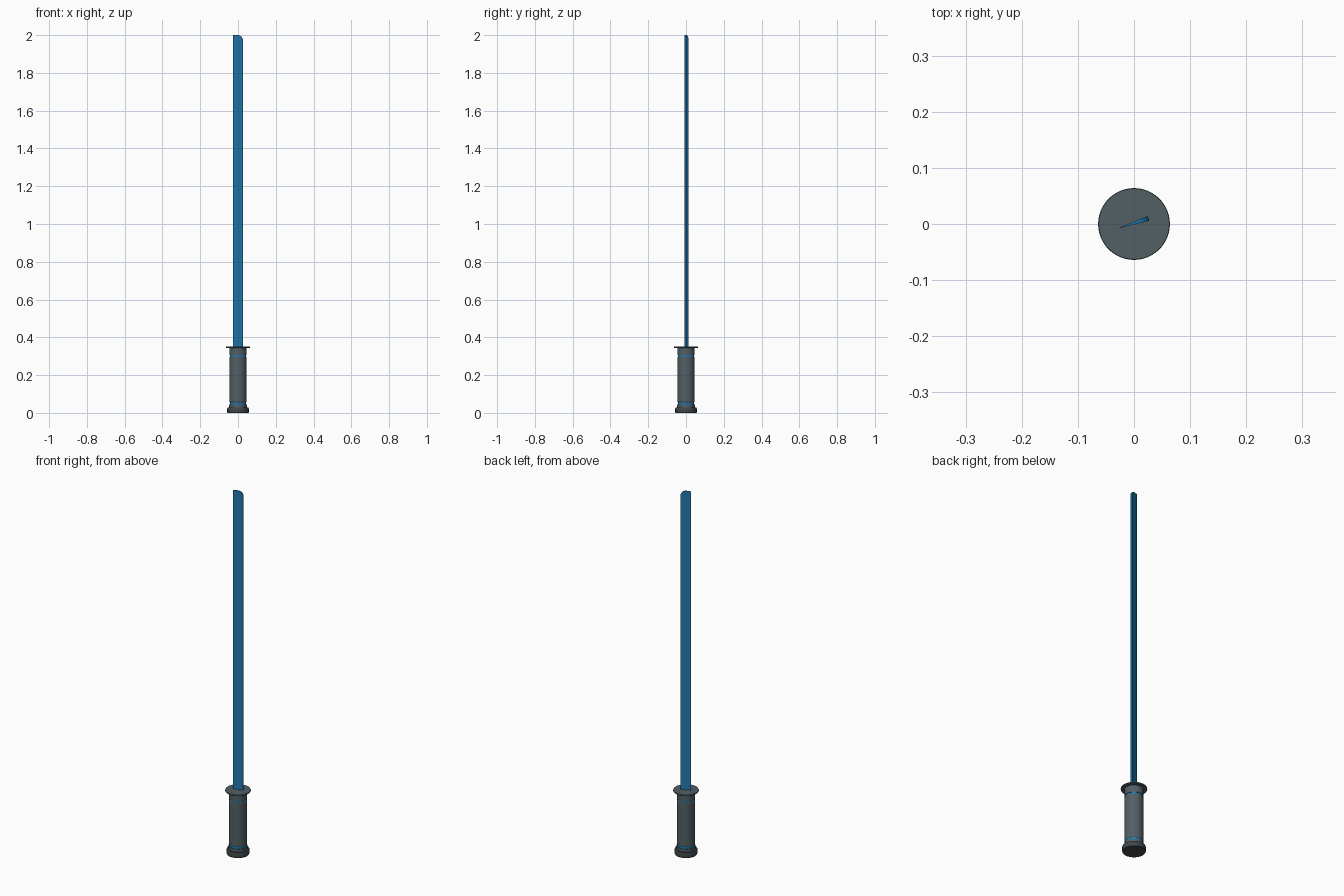
import bpy, bmesh, math
from mathutils import Matrix

if "Cube" in bpy.data.objects:
    bpy.data.objects.remove(bpy.data.objects["Cube"])


def material(name, rgb):
    m = bpy.data.materials.new(name)
    m.diffuse_color = (*rgb, 1)
    m.use_nodes = True
    m.node_tree.nodes["Principled BSDF"].inputs["Base Color"].default_value = m.diffuse_color
    return m


steel = material("slate_grey", (0.085, 0.115, 0.13))
dark = material("dark_grey", (0.05, 0.06, 0.068))
blue = material("blue", (0.015, 0.19, 0.42))


def finish(bm, name, mat):
    bmesh.ops.recalc_face_normals(bm, faces=bm.faces)
    me = bpy.data.meshes.new(name)
    bm.to_mesh(me)
    bm.free()
    ob = bpy.data.objects.new(name, me)
    bpy.context.collection.objects.link(ob)
    me.materials.append(mat)
    bpy.ops.object.select_all(action='DESELECT')
    ob.select_set(True)
    bpy.context.view_layer.objects.active = ob
    bpy.ops.object.shade_smooth_by_angle(angle=math.radians(30))
    return ob


def turned(name, profile, mat, sides=48):
    """Closed solid of revolution from (radius, z) points, bottom to top."""
    bm = bmesh.new()
    rings = [[bm.verts.new((r * math.cos(2 * math.pi * i / sides),
                            r * math.sin(2 * math.pi * i / sides), z))
              for i in range(sides)] for r, z in profile]
    for a, b in zip(rings, rings[1:]):
        for i in range(sides):
            j = (i + 1) % sides
            bm.faces.new((a[i], a[j], b[j], b[i]))
    bm.faces.new(rings[0])
    bm.faces.new(rings[-1])
    return finish(bm, name, mat)


# Handle, stacked from the bottom up
turned("pommel", [(0.056, 0), (0.057, 0.003), (0.057, 0.024), (0.055, 0.028)], dark)
turned("lower_collar", [(0.047, 0.028), (0.047, 0.044)], steel)
turned("grip", [(0.044, 0.056), (0.046, 0.059), (0.046, 0.296), (0.044, 0.299)], steel)
turned("upper_collar", [(0.046, 0.306), (0.046, 0.345)], steel)
turned("guard", [(0.062, 0.344), (0.064, 0.346), (0.064, 0.35), (0.063, 0.352)], steel)
for label, z0, z1 in (("lower", 0.044, 0.056), ("upper", 0.299, 0.306)):
    turned(label + "_ring", [(0.0435, z0), (0.0435, z1)], blue)

# Blade: wedge section, thin cutting edge at -u, thick spine at +u, rounded tip
HALF, T_EDGE, T_SPINE, TIP = 0.027, 0.0004, 0.0045, 0.030
outline = [(-HALF, 0.345), (HALF, 0.345)]
for k in range(9):
    a = math.pi / 2 * k / 8
    outline.append((HALF - TIP + TIP * math.cos(a), 2 - TIP + TIP * math.sin(a)))
outline.append((-HALF, 2))

bm = bmesh.new()
front, back = [], []
for u, z in outline:
    t = T_EDGE + (T_SPINE - T_EDGE) * (u + HALF) / (2 * HALF)
    front.append(bm.verts.new((u, -t, z)))
    back.append(bm.verts.new((u, t, z)))
bm.faces.new(front)
bm.faces.new(back[::-1])
for i in range(len(front)):
    j = (i + 1) % len(front)
    bm.faces.new((front[i], back[i], back[j], front[j]))
bmesh.ops.transform(bm, verts=bm.verts,
                    matrix=Matrix.Translation((0, 0.0015, 0)) @ Matrix.Rotation(math.radians(18), 4, 'Z'))
finish(bm, "blade", blue)
